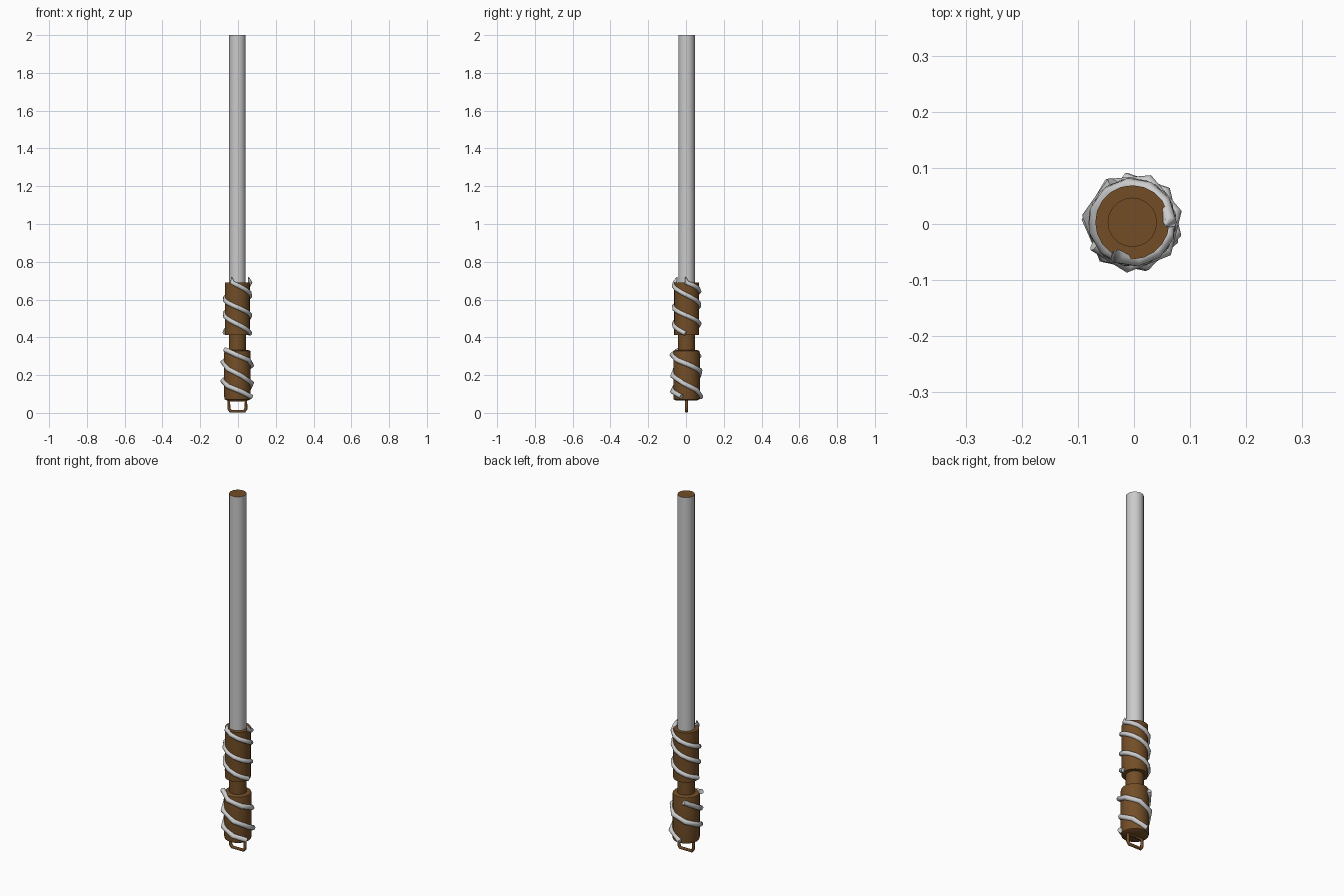
import bpy, bmesh
from math import sin, cos, pi, radians
from mathutils import Vector

if "Cube" in bpy.data.objects:
    bpy.data.objects.remove(bpy.data.objects["Cube"])

CX, CY = -0.003, 0.003   # handle axis, the wraps bulge slightly to one side

wood = bpy.data.materials.new("brown")
wood.diffuse_color = (0.17, 0.075, 0.02, 1)
wood.use_nodes = True
wood.node_tree.nodes["Principled BSDF"].inputs["Base Color"].default_value = wood.diffuse_color
grey = bpy.data.materials.new("pale_grey")
grey.diffuse_color = (0.6, 0.6, 0.6, 1)
grey.use_nodes = True
grey.node_tree.nodes["Principled BSDF"].inputs["Base Color"].default_value = grey.diffuse_color


def lathe(name, profile, mats, sides=20, top_mat=0):
    """Closed turned solid from (radius, z) points."""
    bm = bmesh.new()
    rings = [[bm.verts.new((CX + r * cos(2 * pi * i / sides),
                            CY + r * sin(2 * pi * i / sides), z))
              for i in range(sides)] for r, z in profile]
    for a, b in zip(rings, rings[1:]):
        for i in range(sides):
            j = (i + 1) % sides
            bm.faces.new((a[i], a[j], b[j], b[i]))
    bm.faces.new(rings[0][::-1])
    bm.faces.new(rings[-1]).material_index = top_mat
    me = bpy.data.meshes.new(name)
    bm.to_mesh(me)
    bm.free()
    for m in mats:
        me.materials.append(m)
    ob = bpy.data.objects.new(name, me)
    bpy.context.collection.objects.link(ob)
    bpy.context.view_layer.objects.active = ob
    ob.select_set(True)
    bpy.ops.object.shade_smooth_by_angle(angle=radians(35))
    ob.select_set(False)
    return ob


def tube(name, pts, radius, mat, cyclic=False, tips=None):
    """Round rod along a polyline, with optional thickness per point."""
    cu = bpy.data.curves.new(name, 'CURVE')
    cu.dimensions = '3D'
    cu.bevel_depth = radius
    cu.bevel_resolution = 2
    cu.use_fill_caps = True
    sp = cu.splines.new('POLY')
    sp.points.add(len(pts) - 1)
    for i, p in enumerate(pts):
        sp.points[i].co = (*p, 1)
        sp.points[i].radius = tips[i] if tips else 1
    sp.use_cyclic_u = cyclic
    cu.materials.append(mat)
    ob = bpy.data.objects.new(name, cu)
    bpy.context.collection.objects.link(ob)
    return ob


def wrap(name, a0, a1, z0, z1, r, thick, step, spike):
    """Strand winding down the grip; spike adds a pointed upper tip."""
    n = max(2, round((a1 - a0) / step))
    pts, rad = [], []
    if spike:
        a = radians(a0 - 6)
        pts.append((CX + (r - 0.008) * cos(a), CY + (r - 0.008) * sin(a), z0 + 0.03))
        rad.append(0.15)
    for i in range(n + 1):
        t = i / n
        a = radians(a0 + (a1 - a0) * t)
        pts.append((CX + r * cos(a), CY + r * sin(a), z0 + (z1 - z0) * t))
        rad.append(1)
    tube(name, pts, thick, grey, tips=rad)


# Long pale shaft with a brown end face
lathe("shaft", [(0.044, 0.66), (0.044, 2.0)], [grey, wood], top_mat=1)

# Grip: lower section, neck, upper section
lathe("grip", [(0.055, 0.065), (0.068, 0.072), (0.070, 0.085), (0.070, 0.318),
               (0.068, 0.328), (0.058, 0.332), (0.045, 0.332), (0.045, 0.412),
               (0.066, 0.412), (0.066, 0.69), (0.050, 0.69)], [wood])

# Wound strands on the upper grip, with pointed tips
wrap("upper_wrap_a", 0, 545, 0.69, 0.425, 0.067, 0.0125, 32, True)
wrap("upper_wrap_b", 245, 715, 0.69, 0.42, 0.067, 0.0125, 32, True)

# Coarser strands on the lower grip
wrap("lower_wrap_a", 210, 700, 0.335, 0.085, 0.077, 0.0135, 55, False)
wrap("lower_wrap_b", 115, 460, 0.305, 0.085, 0.077, 0.0135, 55, False)

# Hanging loop under the grip
tube("hanging_loop",
     [(CX + x, CY, z) for x, z in [(-0.045, 0.065), (-0.045, 0.022), (-0.036, 0.0085),
                                   (0.036, 0.0085), (0.045, 0.022), (0.045, 0.065)]],
     0.0085, wood, cyclic=True)
